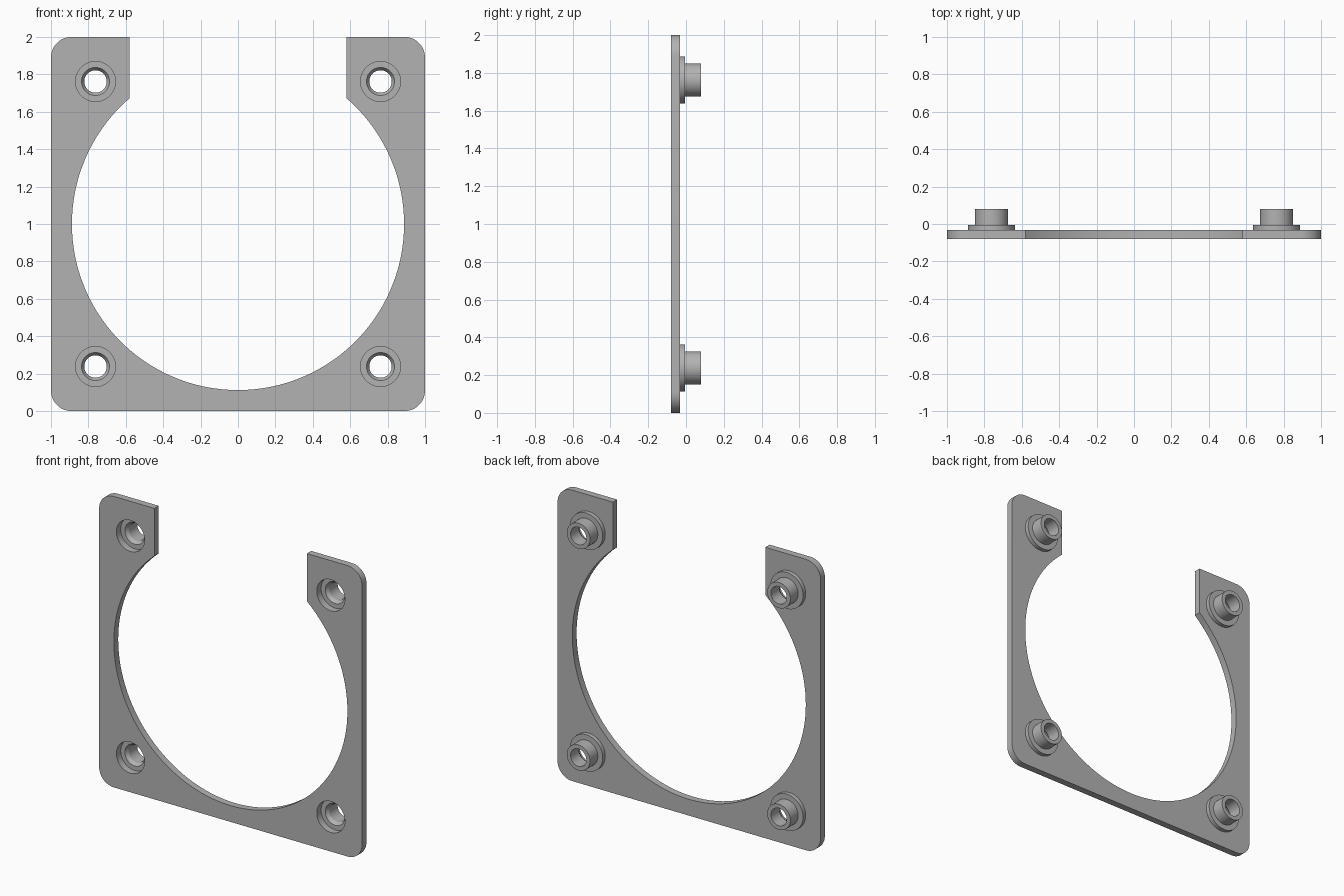
import bpy, bmesh
from math import sin, cos, pi, asin

if "Cube" in bpy.data.objects:
    bpy.data.objects.remove(bpy.data.objects["Cube"])

grey = bpy.data.materials.new("plain grey")
grey.use_nodes = True
colour = (0.45, 0.45, 0.45, 1)
grey.diffuse_color = colour
grey.node_tree.nodes["Principled BSDF"].inputs["Base Color"].default_value = colour

FRONT, BACK = -0.08, -0.033    # plate faces in y
CORNER = 0.11                  # rounded corner radius
OPENING = 0.888                # round opening radius
SLOT = 0.58                    # half width of the top gap
HOLE = 0.762                   # mount offset from the centre


def arc(cx, cz, r, a0, a1, n):
    """Points along an arc, from angle a0 to a1."""
    return [(cx + r * cos(a0 + (a1 - a0) * i / n),
             cz + r * sin(a0 + (a1 - a0) * i / n)) for i in range(n + 1)]


def finish(obj):
    bpy.ops.object.select_all(action='DESELECT')
    obj.select_set(True)
    bpy.context.view_layer.objects.active = obj
    if obj.type == 'CURVE':
        bpy.ops.object.convert(target='MESH')
        obj = bpy.context.object
    bm = bmesh.new()
    bm.from_mesh(obj.data)
    bmesh.ops.remove_doubles(bm, verts=bm.verts, dist=1e-5)
    bmesh.ops.recalc_face_normals(bm, faces=bm.faces)
    bm.to_mesh(obj.data)
    bm.free()
    obj.data.materials.clear()
    obj.data.materials.append(grey)
    bpy.ops.object.shade_smooth_by_angle(angle=pi / 6)


# Plate: rounded square with a round opening that breaks through the top
gap = asin(SLOT / OPENING)
c = 1 - CORNER
outline = [(SLOT, 2)]
outline += arc(c, 2 - CORNER, CORNER, pi / 2, 0, 12)
outline += arc(c, CORNER, CORNER, 0, -pi / 2, 12)
outline += arc(-c, CORNER, CORNER, -pi / 2, -pi, 12)
outline += arc(-c, 2 - CORNER, CORNER, pi, pi / 2, 12)
outline += [(-SLOT, 2)]
outline += arc(0, 1, OPENING, pi / 2 + gap, 2.5 * pi - gap, 96)

mounts = [(sx * HOLE, 1 + sz * HOLE) for sx in (-1, 1) for sz in (-1, 1)]
loops = [outline] + [arc(x, z, 0.107, 0, 2 * pi, 48)[:-1] for x, z in mounts]

curve = bpy.data.curves.new("plate", 'CURVE')
curve.dimensions = '2D'
curve.fill_mode = 'BOTH'
curve.extrude = (BACK - FRONT) / 2
for pts in loops:
    spline = curve.splines.new('POLY')
    spline.points.add(len(pts) - 1)
    for p, (x, z) in zip(spline.points, pts):
        p.co = (x, z, 0, 1)
    spline.use_cyclic_u = True
plate = bpy.data.objects.new("plate", curve)
plate.rotation_euler.x = pi / 2
plate.location.y = (FRONT + BACK) / 2
bpy.context.collection.objects.link(plate)
finish(plate)

# Bushings: flanged tubes behind each hole, profile is (radius, y)
profile = [(0.125, BACK), (0.125, -0.005), (0.088, -0.005), (0.088, 0.08),
           (0.06, 0.08), (0.06, -0.01), (0.075, BACK)]
SIDES = 48
names = ["right_bottom", "right_top", "left_bottom", "left_top"]
for name, (x, z) in zip(names, mounts):
    bm = bmesh.new()
    rings = [[bm.verts.new((px, y, pz)) for px, pz in arc(0, 0, r, 0, 2 * pi, SIDES)[:-1]]
             for r, y in profile]
    for a, b in zip(rings, rings[1:] + rings[:1]):
        for i in range(SIDES):
            j = (i + 1) % SIDES
            bm.faces.new((a[i], a[j], b[j], b[i]))
    mesh = bpy.data.meshes.new(name + "_bushing")
    bm.to_mesh(mesh)
    bm.free()
    bushing = bpy.data.objects.new(name + "_bushing", mesh)
    bushing.location = (x, 0, z)
    bpy.context.collection.objects.link(bushing)
    finish(bushing)
